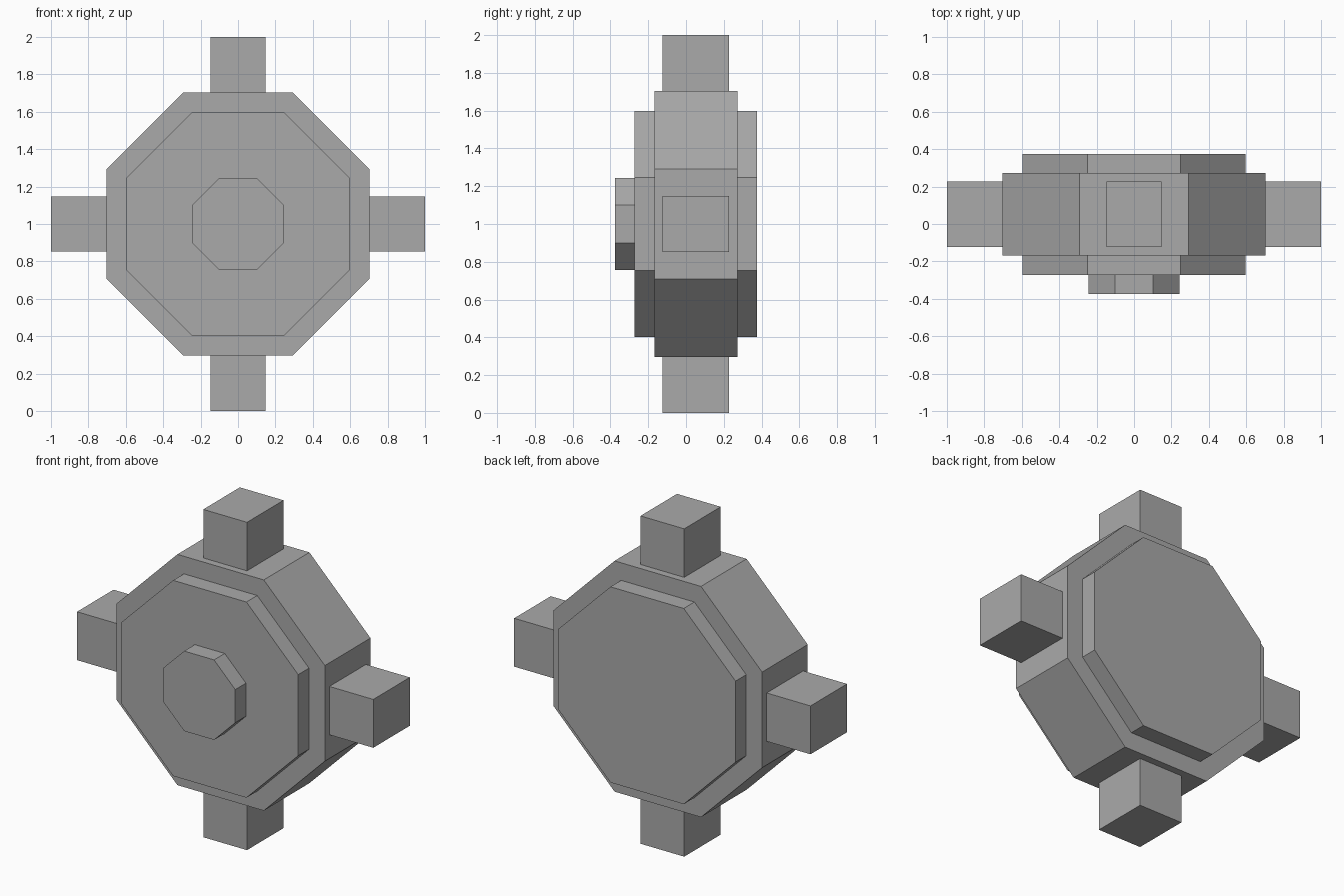
import bpy, bmesh, math
from mathutils import Matrix, Vector

if "Cube" in bpy.data.objects:
    bpy.data.objects.remove(bpy.data.objects["Cube"])

grey = bpy.data.materials.new("plain grey")
grey.diffuse_color = (0.4, 0.4, 0.4, 1)
grey.use_nodes = True
grey.node_tree.nodes["Principled BSDF"].inputs["Base Color"].default_value = grey.diffuse_color
CENTRE_Z = 1.0


def finish(name, bm):
    mesh = bpy.data.meshes.new(name)
    bm.to_mesh(mesh)
    bm.free()
    mesh.materials.append(grey)
    obj = bpy.data.objects.new(name, mesh)
    bpy.context.collection.objects.link(obj)
    return obj


def octagon(name, apothem, y0, y1):
    """Eight-sided disc with its axis along y and flat sides up, down, left and right."""
    r = apothem / math.cos(math.pi / 8)
    bm = bmesh.new()
    bmesh.ops.create_cone(bm, cap_ends=True, segments=8, radius1=r, radius2=r, depth=y1 - y0)
    turn = Matrix.Rotation(math.pi / 2, 4, 'X') @ Matrix.Rotation(math.pi / 8, 4, 'Z')
    bmesh.ops.transform(bm, matrix=Matrix.Translation((0, (y0 + y1) / 2, CENTRE_Z)) @ turn, verts=bm.verts)
    return finish(name, bm)


# Stacked octagonal discs: body, raised faces, front hub
octagon("body", 0.704, -0.168, 0.272)
octagon("front_plate", 0.597, -0.272, -0.168)
octagon("back_plate", 0.597, 0.272, 0.375)
octagon("front_hub", 0.244, -0.375, -0.272)

# Four square lugs around the rim
for i, side in enumerate(("top", "right", "bottom", "left")):
    bm = bmesh.new()
    bmesh.ops.create_cube(bm, size=1)
    bmesh.ops.scale(bm, vec=(0.295, 0.352, 0.296), verts=bm.verts)
    bmesh.ops.translate(bm, vec=Vector((0, 0.052, 0.852)), verts=bm.verts)
    spin = Matrix.Translation((0, 0, CENTRE_Z)) @ Matrix.Rotation(i * math.pi / 2, 4, 'Y')
    bmesh.ops.transform(bm, matrix=spin, verts=bm.verts)
    finish(side + "_lug", bm)
